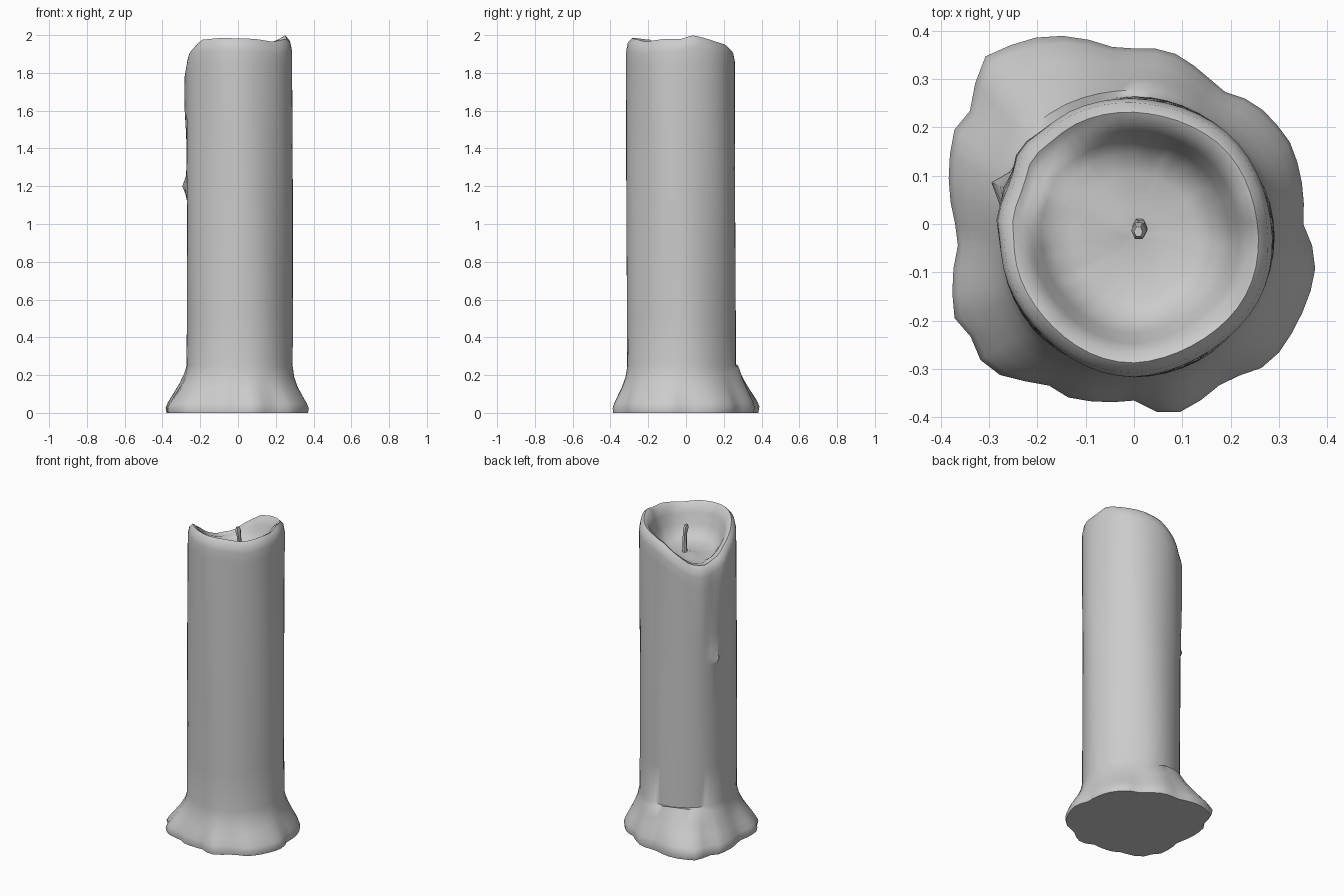
import bpy, bmesh, math, random
from mathutils import Vector

if "Cube" in bpy.data.objects:
    bpy.data.objects.remove(bpy.data.objects["Cube"])

random.seed(4)
SEG = 52
CENTRE = Vector((0, -0.026, 0))
FLOOR = 1.775


def loft(name, rings, angle):
    """Skin a stack of closed rings and cap both ends."""
    bm = bmesh.new()
    rows = [[bm.verts.new(p) for p in ring] for ring in rings]
    n = len(rows[0])
    for a, b in zip(rows, rows[1:]):
        for i in range(n):
            j = (i + 1) % n
            bm.faces.new((a[i], a[j], b[j], b[i]))
    bm.faces.new(rows[0][::-1])
    bm.faces.new(rows[-1])
    bmesh.ops.recalc_face_normals(bm, faces=bm.faces)
    mesh = bpy.data.meshes.new(name)
    bm.to_mesh(mesh)
    bm.free()
    obj = bpy.data.objects.new(name, mesh)
    bpy.context.collection.objects.link(obj)
    bpy.context.view_layer.objects.active = obj
    obj.select_set(True)
    bpy.ops.object.shade_smooth_by_angle(angle=math.radians(angle))
    obj.select_set(False)
    return obj


def table(pairs, a):
    """Periodic linear lookup by angle in degrees."""
    pairs = sorted(pairs)
    pts = [(pairs[-1][0] - 360, pairs[-1][1])] + pairs + [(pairs[0][0] + 360, pairs[0][1])]
    for (a0, v0), (a1, v1) in zip(pts, pts[1:]):
        if a0 <= a <= a1:
            return v0 + (v1 - v0) * (a - a0) / max(a1 - a0, 1e-6)


def bell(x, mid, width):
    return math.exp(-((x - mid) / width) ** 2)


# Spilled wax outline seen from above
foot_xy = [(.35, 0), (.325, .165), (.25, .25), (.18, .275), (.07, .36), (-.03, .36),
           (-.09, .38), (-.18, .39), (-.31, .345), (-.34, .225), (-.37, .2), (-.36, -.03),
           (-.375, -.11), (-.37, -.2), (-.33, -.24), (-.31, -.3), (-.18, -.33), (-.15, -.355),
           (0, -.365), (.04, -.388), (.1, -.388), (.19, -.32), (.28, -.29), (.34, -.2),
           (.375, -.1), (.37, -.05)]
foot = [(math.degrees(math.atan2(y, x)) % 360, math.hypot(x, y)) for x, y in foot_xy]

# Rim height around the candle, with the melted notch at the back left
rim = [(0, 1.98), (15, 2.0), (28, 1.985), (45, 1.965), (70, 1.945), (90, 1.92), (110, 1.86),
       (128, 1.80), (148, 1.79), (165, 1.82), (180, 1.87), (200, 1.93), (220, 1.975),
       (250, 1.985), (290, 1.98), (315, 1.965), (340, 1.98)]
side = [(0, .288), (60, .285), (90, .288), (120, .288), (145, .282), (180, .272),
        (220, .28), (270, .288), (315, .286)]
angles = [360 * i / SEG for i in range(SEG)]


def wall(a, z, scale=1.0):
    """Point on the candle wall, including the wax runs below the notch."""
    r = table(side, a)
    r += .016 * bell(a, 143, 9) * bell(z, 1.6, .35)
    r += .014 * bell(a, 172, 10) * bell(z, 1.68, .2)
    r += .034 * bell(a, 160, 6) * bell(z, 1.2, .05)
    r += .012 * bell(a, 160, 6) * bell(z, 1.42, .25)
    r += .003 * math.sin(math.radians(a * 5) + z * 2)
    t = math.radians(a)
    return CENTRE + Vector((r * scale * math.cos(t), r * scale * math.sin(t), z))


def flare(a, z, mix):
    t, r = math.radians(a), table(foot, a)
    return wall(a, z).lerp(Vector((r * math.cos(t), r * math.sin(t), z)), mix)


rings = []
# Flared foot
for z, mix in [(0, .96), (.025, 1), (.05, .9), (.09, .66), (.14, .36), (.19, .13), (.25, 0)]:
    rings.append([flare(a, z * (1 + .35 * bell(a, 110, 50) * (z < .2)), mix) for a in angles])
# Shaft
for z in (.5, .85, 1.08, 1.16, 1.2, 1.25, 1.34, 1.48, 1.6):
    rings.append([wall(a, z) for a in angles])
# Rounded rim
for scale, drop in [(1, .13), (1, .065), (.97, .02), (.9, 0), (.83, .012)]:
    rings.append([wall(a, table(rim, a) - drop, scale) for a in angles])
# Melted bowl
for scale, t in [(.76, .3), (.69, .62), (.6, .88), (.45, 1), (.2, 1.03), (.04, 1.03)]:
    rings.append([wall(a, table(rim, a) * (1 - t) + FLOOR * t
                       + random.uniform(-.004, .004) * (t < 1), scale) for a in angles])
loft("candle_body", rings, 50)

# Bent wick
path = [(.01, -.005, 1.75, .015), (.014, -.005, 1.82, .013), (.016, -.012, 1.88, .012),
        (.01, -.014, 1.92, .016), (.009, -.016, 1.94, .009)]
loft("wick", [[Vector((x + r * math.cos(k * math.tau / 6), y + 1.2 * r * math.sin(k * math.tau / 6), z))
               for k in range(6)] for x, y, z, r in path], 50)
